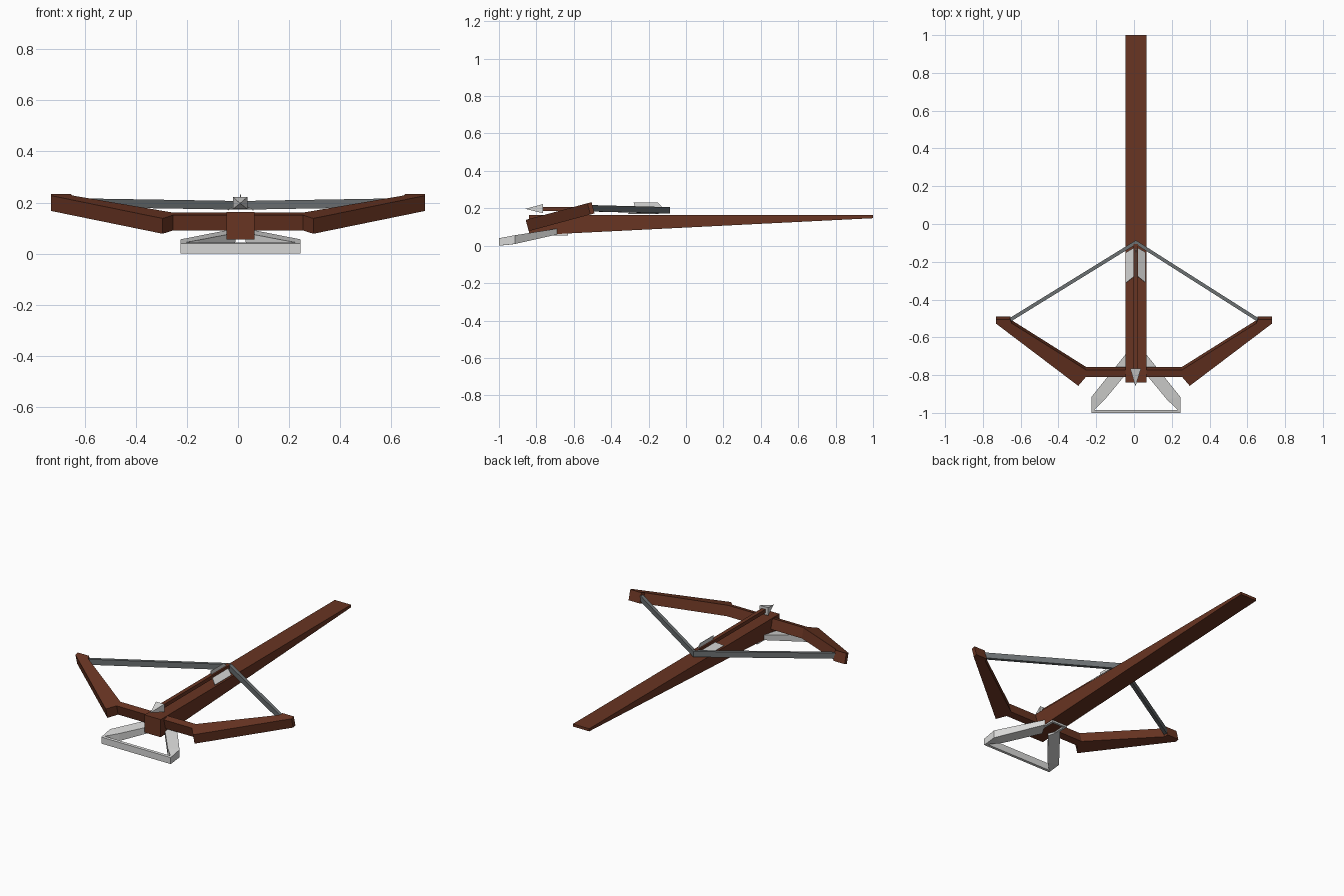
import bpy, bmesh, math
from mathutils import Vector

if "Cube" in bpy.data.objects:
    bpy.data.objects.remove(bpy.data.objects["Cube"])

CX = 0.01  # centre line of stock, bolt and stirrup


def material(name, rgb):
    m = bpy.data.materials.new(name)
    m.diffuse_color = (*rgb, 1)
    m.use_nodes = True
    m.node_tree.nodes["Principled BSDF"].inputs["Base Color"].default_value = m.diffuse_color
    return m


wood = material("brown wood", (0.14, 0.035, 0.016))
cord = material("grey cord", (0.15, 0.165, 0.17))
metal = material("pale metal", (0.68, 0.68, 0.67))


def finish(name, bm, mat):
    bmesh.ops.remove_doubles(bm, verts=bm.verts, dist=1e-5)
    bmesh.ops.recalc_face_normals(bm, faces=bm.faces)
    me = bpy.data.meshes.new(name)
    bm.to_mesh(me)
    bm.free()
    me.materials.append(mat)
    ob = bpy.data.objects.new(name, me)
    bpy.context.collection.objects.link(ob)
    return ob


def loft(name, sections, mat):
    """Skin equal-length point loops and cap both ends."""
    bm = bmesh.new()
    rings = [[bm.verts.new(p) for p in s] for s in sections]
    n = len(rings[0])
    for a, b in zip(rings, rings[1:]):
        for i in range(n):
            j = (i + 1) % n
            bm.faces.new((a[i], a[j], b[j], b[i]))
    bm.faces.new(rings[0])
    bm.faces.new(rings[-1])
    return finish(name, bm, mat)


def rect(x0, x1, y, z0, z1):
    return [(x0, y, z0), (x1, y, z0), (x1, y, z1), (x0, y, z1)]


# Tapered stock
loft("stock", [rect(CX - .055, CX + .055, -.84, .055, .163),
               rect(CX - .055, CX + .055, 1.0, .147, .163)], wood)

# Bow: mirrored plan outline, tilted upward to the rear
half = [(.255, -.81), (.295, -.857), (.731, -.527), (.731, -.505),
        (.655, -.505), (.648, -.525), (.255, -.772)]
plan = half + [(-x, y) for x, y in reversed(half)]
top = [(x, y, .137 + .27 * (y + .86)) for x, y in plan]
bottom = [(x, y + .016, z - .06) for x, y, z in top]
loft("bow", [bottom, top], wood)

# Drawn bowstring: flat band bent at the nock
def band(x, y, zc):
    return [(x, y - .011, zc - .017), (x, y + .011, zc - .017),
            (x, y + .011, zc + .017), (x, y - .011, zc + .017)]

loft("bowstring", [band(-.66, -.51, .2), band(CX, -.097, .189),
                   band(.66, -.51, .2)], cord)

# Bolt shaft
BZ = .197
loft("bolt_shaft", [rect(CX - .012, CX + .012, y, BZ - .011, BZ + .011)
                    for y in (-.77, -.105)], wood)

# Four-sided bolt head
bm = bmesh.new()
base = [bm.verts.new(p) for p in rect(CX - .03, CX + .027, -.765, BZ - .023, BZ + .025)]
tip = bm.verts.new((CX - .002, -.86, BZ))
bm.faces.new(base)
for i in range(4):
    bm.faces.new((base[i], base[(i + 1) % 4], tip))
finish("bolt_head", bm, metal)

# Three swept fletchings
for i, (angle, length) in enumerate(((90, .034), (208, .057), (332, .057))):
    a = math.radians(angle)
    out = Vector((math.cos(a), 0, math.sin(a)))
    side = Vector((-math.sin(a), 0, math.cos(a))) * .002
    shape = [(0, -.27), (length, -.31 if i else -.28), (length, -.15), (0, -.12)]
    pts = [Vector((CX, y, BZ)) + out * r for r, y in shape]
    loft(f"fletching_{i + 1}", [[p - side for p in pts], [p + side for p in pts]], metal)

# Foot stirrup: open trapezoid frame, rising to the stock
outer = [(.055, -.69), (.235, -.915), (.235, -1.0)]
inner = [(.02, -.755), (.165, -.93), (.222, -.985)]


def heights(y):
    if y < -.92:
        t = (y + 1) / .08
        return .008 * t, .04 + .015 * t
    t = (y + .92) / .21
    return .008 + .047 * t, .055 + .033 * t


sections = []
pairs = list(zip(outer, inner))
for sgn, seq in ((-1, pairs), (1, pairs[::-1])):
    for (xo, yo), (xi, yi) in seq:
        bo, to = heights(yo)
        bi, ti = heights(yi)
        xo, xi = CX + sgn * xo, CX + sgn * xi
        sections.append([(xo, yo, bo), (xi, yi, bi), (xi, yi, ti), (xo, yo, to)])
loft("stirrup", sections, metal)

# Mount under the stock: two rails and a rear bar
for name, s in (("mount_rail_left", -1), ("mount_rail_right", 1)):
    x = CX + s * .045
    loft(name, [rect(x - .007, x + .007, y, .055, .075) for y in (-.72, -.63)], metal)
loft("mount_bar", [rect(CX - .052, CX + .052, y, .055, .075) for y in (-.643, -.63)], metal)
